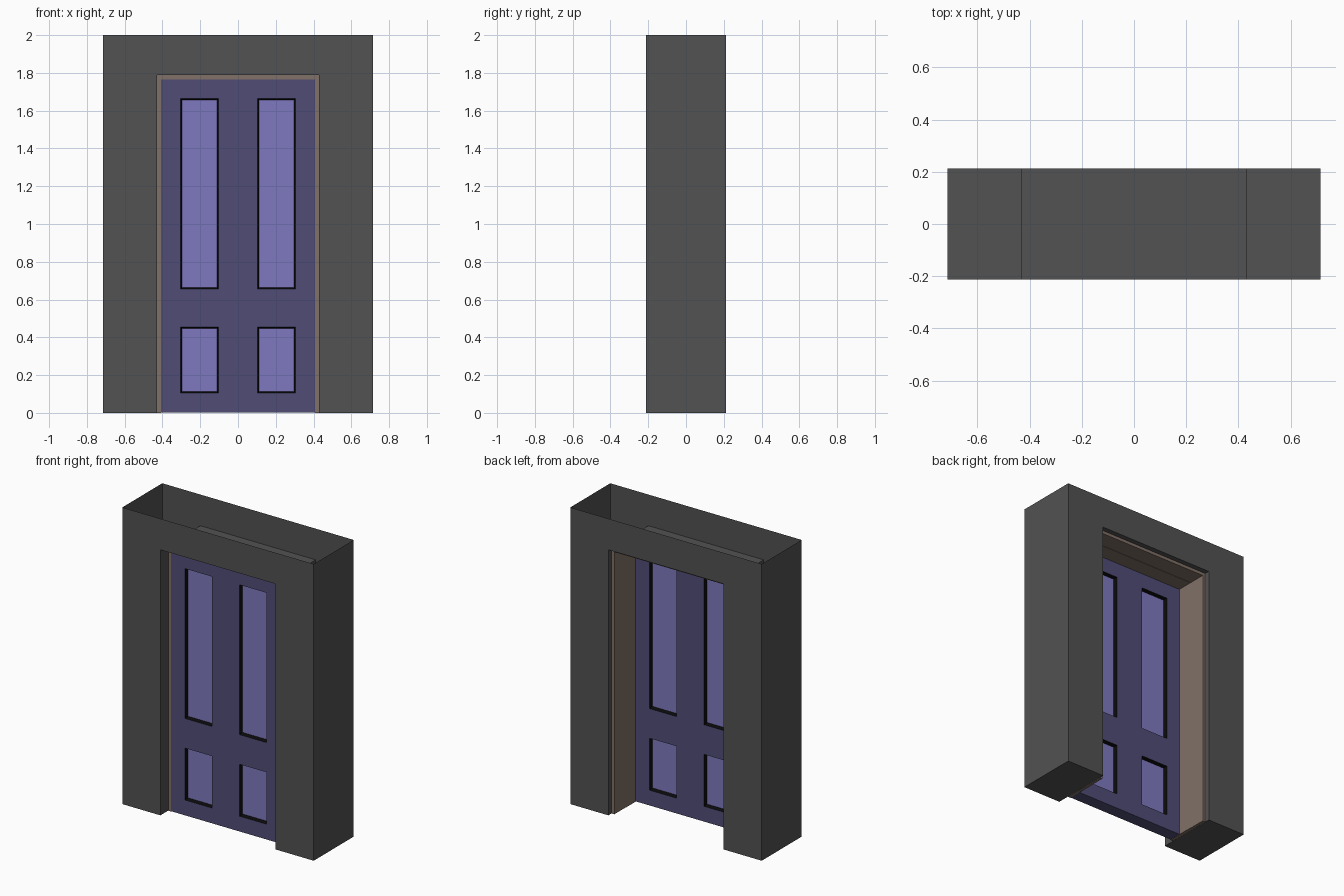
import bpy, bmesh

if "Cube" in bpy.data.objects:
    bpy.data.objects.remove(bpy.data.objects["Cube"])


def material(name, rgb):
    m = bpy.data.materials.new(name)
    m.diffuse_color = (*rgb, 1)
    m.use_nodes = True
    m.node_tree.nodes["Principled BSDF"].inputs["Base Color"].default_value = m.diffuse_color
    return m


def finish(bm, name, mats):
    mesh = bpy.data.meshes.new(name)
    bm.to_mesh(mesh)
    bm.free()
    for m in mats:
        mesh.materials.append(m)
    obj = bpy.data.objects.new(name, mesh)
    bpy.context.collection.objects.link(obj)
    return obj


def extrude_y(bm, faces, depth):
    """Give flat faces in the xz plane a thickness along y."""
    ext = bmesh.ops.extrude_face_region(bm, geom=faces, use_keep_orig=True)["geom"]
    verts = [v for v in ext if isinstance(v, bmesh.types.BMVert)]
    bmesh.ops.translate(bm, verts=verts, vec=(0, depth, 0))
    bmesh.ops.recalc_face_normals(bm, faces=bm.faces[:])


def arch(name, outer, inner, y0, y1, mat, open_top=False):
    """Upside-down U; outer and inner are (half width, height)."""
    (ow, oh), (iw, ih) = outer, inner
    pts = [(-ow, 0), (-ow, oh), (ow, oh), (ow, 0),
           (iw, 0), (iw, ih), (-iw, ih), (-iw, 0)]
    bm = bmesh.new()
    face = bm.faces.new([bm.verts.new((x, y0, z)) for x, z in pts])
    extrude_y(bm, [face], y1 - y0)
    if open_top:
        top = [f for f in bm.faces if f.calc_center_median().z > oh - 1e-4]
        bmesh.ops.delete(bm, geom=top, context="FACES_ONLY")
    return finish(bm, name, [mat])


stone = material("dark_grey", (0.085, 0.085, 0.085))
wood = material("brown", (0.22, 0.165, 0.135))
paint = material("dark_purple", (0.08, 0.073, 0.18))
groove = material("black", (0.003, 0.003, 0.003))
light = material("light_purple", (0.21, 0.19, 0.52))

# Hollow wall section, open on top
arch("wall", (0.714, 2.0), (0.43, 1.79), -0.213, 0.213, stone, open_top=True)

# Door frame: jamb around the door and slightly wider casing behind it
arch("door_jamb", (0.429, 1.789), (0.407, 1.766), -0.13, 0.063, wood)
arch("door_casing", (0.429, 1.789), (0.409, 1.768), 0.063, 0.18, wood)

# Door leaf: a grid of cells, panels sunk into both sides
xs = [-0.407, -0.305, -0.102, 0.102, 0.305, 0.407]
zs = [0.002, 0.105, 0.455, 0.655, 1.665, 1.766]
bm = bmesh.new()
grid = [[bm.verts.new((x, -0.13, z)) for x in xs] for z in zs]
cells = [bm.faces.new((grid[j][i], grid[j][i + 1], grid[j + 1][i + 1], grid[j + 1][i]))
         for j in range(5) for i in range(5)]
extrude_y(bm, cells, 0.085)


def is_panel(f):
    c = f.calc_center_median()
    return (abs(f.normal.y) > 0.9 and 0.102 < abs(c.x) < 0.305
            and (0.105 < c.z < 0.455 or 0.655 < c.z < 1.665))


panels = [f for f in bm.faces if is_panel(f)]
rims = bmesh.ops.inset_individual(bm, faces=panels, thickness=0.012, depth=-0.022)["faces"]
for f in rims:
    f.material_index = 1
for f in panels:
    f.material_index = 2
finish(bm, "door", [paint, groove, light])
